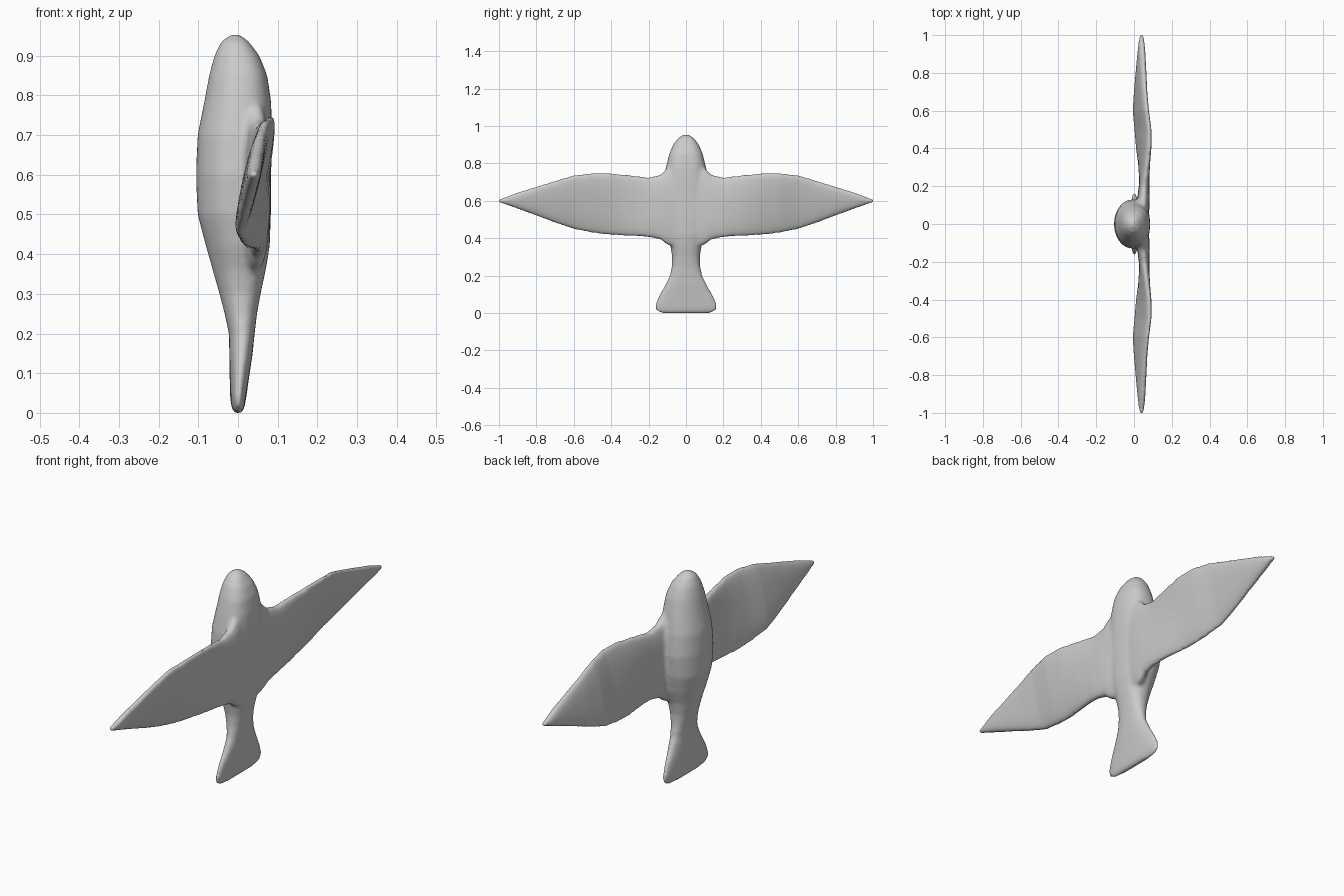
import bpy, bmesh, math
from mathutils import Vector

cube = bpy.data.objects.get("Cube")
if cube:
    bpy.data.objects.remove(cube)

grey = bpy.data.materials.new("plain grey")
grey.use_nodes = True
color = (0.6, 0.6, 0.6, 1)
grey.diffuse_color = color
grey.node_tree.nodes["Principled BSDF"].inputs["Base Color"].default_value = color

SIDES = 32


def power(v, e):
    return math.copysign(abs(v) ** e, v)


def loft(bm, rings):
    """Skin a row of closed rings and cap both ends."""
    loops = [[bm.verts.new(p) for p in ring] for ring in rings]
    for a, b in zip(loops, loops[1:]):
        for i in range(SIDES):
            j = (i + 1) % SIDES
            bm.faces.new((a[i], a[j], b[j], b[i]))
    bm.faces.new(loops[0])
    bm.faces.new(loops[-1])


def body_ring(z, x_belly, x_back, width):
    """Round on the belly side, flatter on the back."""
    ring = []
    mid = (x_belly + x_back) / 2
    depth = (x_back - x_belly) / 2
    for i in range(SIDES):
        t = math.tau * i / SIDES
        c, s = math.cos(t), math.sin(t)
        e = 0.8 if c > 0 else 1
        ring.append(Vector((mid + depth * power(c, e), width * power(s, e), z)))
    return ring


def wing_ring(y, z_top, z_low, x_top, x_low, thick):
    """Flat tilted oval between the leading and trailing edge."""
    ring = []
    for i in range(SIDES):
        t = math.tau * i / SIDES
        u = (1 + power(math.cos(t), 0.85)) / 2
        x = x_low + (x_top - x_low) * u + thick * power(math.sin(t), 0.75)
        ring.append(Vector((x, y, z_low + (z_top - z_low) * u)))
    return ring


# Body from tail edge to head: height, belly x, back x, half width
BODY = [
    (0.0, -0.010, 0.010, 0.135), (0.012, -0.016, 0.016, 0.160),
    (0.04, -0.020, 0.021, 0.168), (0.09, -0.021, 0.028, 0.147),
    (0.15, -0.022, 0.037, 0.112), (0.2, -0.023, 0.042, 0.087),
    (0.25, -0.034, 0.048, 0.076), (0.3, -0.047, 0.057, 0.074),
    (0.36, -0.064, 0.070, 0.084), (0.42, -0.081, 0.080, 0.104),
    (0.5, -0.102, 0.083, 0.122), (0.6, -0.106, 0.084, 0.130),
    (0.7, -0.102, 0.085, 0.122), (0.78, -0.086, 0.084, 0.107),
    (0.85, -0.073, 0.074, 0.090), (0.9, -0.060, 0.054, 0.069),
    (0.935, -0.043, 0.028, 0.043), (0.953, -0.020, 0.005, 0.015),
]

# Wing from root to tip: span, top z, low z, top x, low x, half thickness
WING = [
    (0.0, 0.80, 0.33, 0.045, 0.035, 0.036), (0.10, 0.775, 0.365, 0.045, 0.045, 0.037),
    (0.135, 0.74, 0.392, 0.050, 0.050, 0.033), (0.2, 0.725, 0.406, 0.055, 0.052, 0.028),
    (0.3, 0.738, 0.412, 0.068, 0.040, 0.025), (0.4, 0.748, 0.416, 0.081, 0.022, 0.024),
    (0.5, 0.749, 0.428, 0.083, 0.012, 0.023), (0.6, 0.738, 0.448, 0.070, 0.002, 0.022),
    (0.7, 0.707, 0.482, 0.060, 0.010, 0.022), (0.8, 0.676, 0.520, 0.054, 0.020, 0.021),
    (0.9, 0.645, 0.557, 0.048, 0.030, 0.019), (0.97, 0.618, 0.582, 0.042, 0.038, 0.015),
    (1.003, 0.607, 0.593, 0.040, 0.040, 0.010),
]

bm = bmesh.new()
loft(bm, [body_ring(*row) for row in BODY])
for side in (-1, 1):
    loft(bm, [wing_ring(side * row[0], *row[1:]) for row in WING])
bmesh.ops.recalc_face_normals(bm, faces=bm.faces)
mesh = bpy.data.meshes.new("bird")
bm.to_mesh(mesh)
bm.free()
bird = bpy.data.objects.new("bird", mesh)
bpy.context.collection.objects.link(bird)
mesh.materials.append(grey)

# Fuse body and wings into one soft skin
remesh = bird.modifiers.new("fuse", "REMESH")
remesh.mode = "VOXEL"
remesh.voxel_size = 0.008
remesh.use_smooth_shade = True
soften = bird.modifiers.new("soften", "SMOOTH")
soften.factor = 0.5
soften.iterations = 8

bpy.context.view_layer.objects.active = bird
bird.select_set(True)
for name in ("fuse", "soften"):
    bpy.ops.object.modifier_apply(modifier=name)
bpy.ops.object.shade_smooth()
